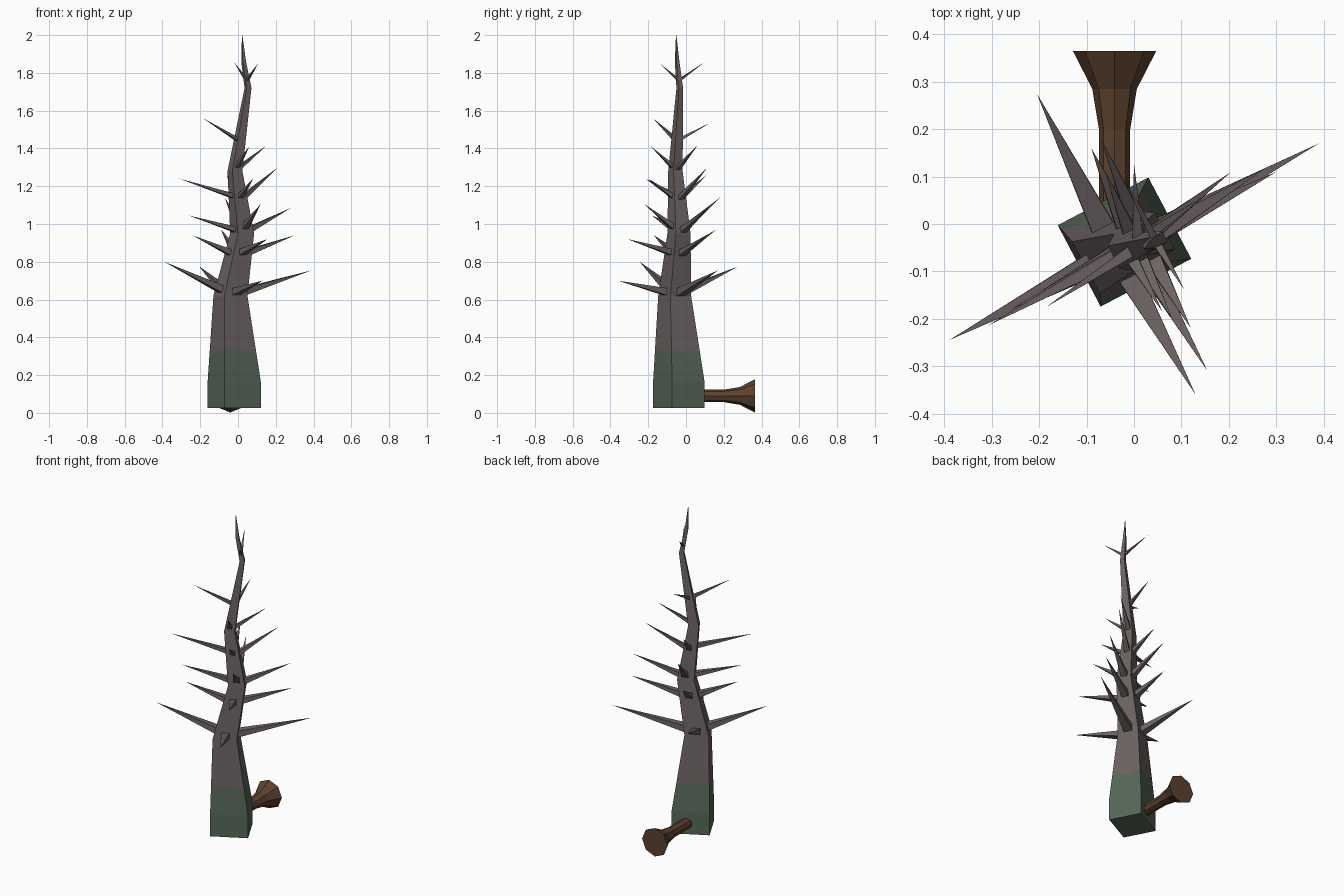
import bpy
import random
from math import sin, cos, tau, radians
from mathutils import Vector

random.seed(4)
if "Cube" in bpy.data.objects:
    bpy.data.objects.remove(bpy.data.objects["Cube"], do_unlink=True)


def material(name, rgb):
    m = bpy.data.materials.new(name)
    m.use_nodes = True
    m.diffuse_color = (*rgb, 1)
    m.node_tree.nodes["Principled BSDF"].inputs["Base Color"].default_value = (*rgb, 1)
    return m


BARK = material("grey bark", (0.15, 0.122, 0.122))
MOSS = material("moss green", (0.093, 0.135, 0.096))
WOOD = material("brown wood", (0.105, 0.053, 0.026))


def build(name, verts, faces, *mats):
    mesh = bpy.data.meshes.new(name)
    mesh.from_pydata(verts, [], faces)
    for m in mats:
        mesh.materials.append(m)
    obj = bpy.data.objects.new(name, mesh)
    bpy.context.collection.objects.link(obj)
    return obj


def loft(rings):
    """Faces joining closed rings of equal size, with both ends capped."""
    n = len(rings[0])
    faces = [tuple(reversed(range(n)))]
    for k in range(len(rings) - 1):
        for i in range(n):
            j = (i + 1) % n
            faces.append((k*n + i, k*n + j, k*n + n + j, k*n + n + i))
    faces.append(tuple(range((len(rings) - 1) * n, len(rings) * n)))
    return [v for r in rings for v in r], faces


# Trunk spine: height, centre x, centre y, scale of the cross-section
SPINE = [(0.025, -0.02, -0.038, 1), (0.165, -0.02, -0.038, 1),
         (0.62, -0.04, -0.06, 0.64), (0.95, 0.022, -0.037, 0.45),
         (1.28, -0.016, -0.056, 0.28), (1.72, 0.053, -0.033, 0.13),
         (1.86, 0.03, -0.047, 0.09), (2.0, 0.022, -0.052, 0.008)]
TURN = radians(27.8)


def spine(z):
    for a, b in zip(SPINE, SPINE[1:]):
        if z <= b[0]:
            t = (z - a[0]) / (b[0] - a[0])
            return [p + (q - p) * t for p, q in zip(a, b)][1:]
    return SPINE[-1][1:]


# Square cross-section, each side split so that the moss edge can be jagged
SPLIT = 5
corners = [Vector(c) for c in ((-0.108, -0.097), (0.108, -0.097),
                               (0.108, 0.097), (-0.108, 0.097))]
outline = [corners[i].lerp(corners[(i + 1) % 4], k / SPLIT)
           for i in range(4) for k in range(SPLIT)]


def trunk_ring(z, jag=0):
    ring = []
    for p in outline:
        h = z + random.uniform(-jag, jag)
        cx, cy, s = spine(h)
        ring.append((cx + s * (p.x * cos(TURN) - p.y * sin(TURN)),
                     cy + s * (p.x * sin(TURN) + p.y * cos(TURN)), h))
    return ring


heights = [p[0] for p in SPINE]
heights.insert(2, 0.335)
trunk = build("trunk", *loft([trunk_ring(z, 0.02 if z == 0.335 else 0)
                              for z in heights]), BARK, MOSS)
for f in trunk.data.polygons:
    f.material_index = 1 if f.center.z < 0.3 else 0


# Thorns: height of the root, then the tip
THORNS = {
    "left": [(0.62, 0.39, 0.17, 0.755), (0.83, 0.3, 0.11, 0.94),
             (0.95, 0.28, 0.12, 1.085), (1.12, 0.205, 0.11, 1.295),
             (1.28, 0.15, 0.06, 1.415)],
    "right": [(0.63, -0.39, -0.245, 0.8), (0.83, -0.24, -0.17, 0.94),
              (0.96, -0.26, -0.18, 1.045), (1.14, -0.31, -0.215, 1.24),
              (1.44, -0.185, -0.175, 1.56)],
    "front": [(0.63, 0.13, -0.36, 0.7), (0.84, 0.155, -0.31, 0.92),
              (0.96, 0.12, -0.22, 1.105), (1.13, 0.08, -0.2, 1.24),
              (1.29, 0.06, -0.185, 1.41), (1.76, 0.107, -0.14, 1.85)],
    "back": [(0.62, -0.205, 0.275, 0.775), (0.83, -0.09, 0.16, 0.97),
             (0.95, -0.07, 0.18, 1.14), (1.12, -0.06, 0.11, 1.26),
             (1.44, 0, 0.127, 1.535), (1.76, -0.02, 0.095, 1.855)],
}
for side, thorns in THORNS.items():
    for n, (z, *tip) in enumerate(thorns, 1):
        cx, cy, s = spine(z)
        root, tip = Vector((cx, cy, z)), Vector(tip)
        along = (tip - root).normalized()
        across = along.cross(Vector((0, 0, 1))).normalized()
        up = across.cross(along)
        r = 0.004 + 0.04 * s
        base = [root + across * r * a + up * r * 0.75 * b
                for a, b in ((-1, -1), (1, -1), (1, 1), (-1, 1))]
        build(f"{side}_thorn_{n}", base + [tip],
              [(3, 2, 1, 0)] + [(i, (i + 1) % 4, 4) for i in range(4)], BARK)

# Flared eight-sided peg at the back of the base
PEG = [(0.0, 0.033), (0.2, 0.033), (0.285, 0.047), (0.365, 0.088)]
build("peg", *loft([[(-0.041 - r * cos(i * tau / 8), y, 0.09 + r * sin(i * tau / 8))
                     for i in range(8)][::-1] for y, r in PEG][::-1]), WOOD)

# Consistent outward faces
import bmesh
for obj in bpy.context.collection.objects:
    if obj.type == "MESH" and obj.data.materials:
        bm = bmesh.new()
        bm.from_mesh(obj.data)
        bmesh.ops.recalc_face_normals(bm, faces=bm.faces)
        bm.to_mesh(obj.data)
        bm.free()
